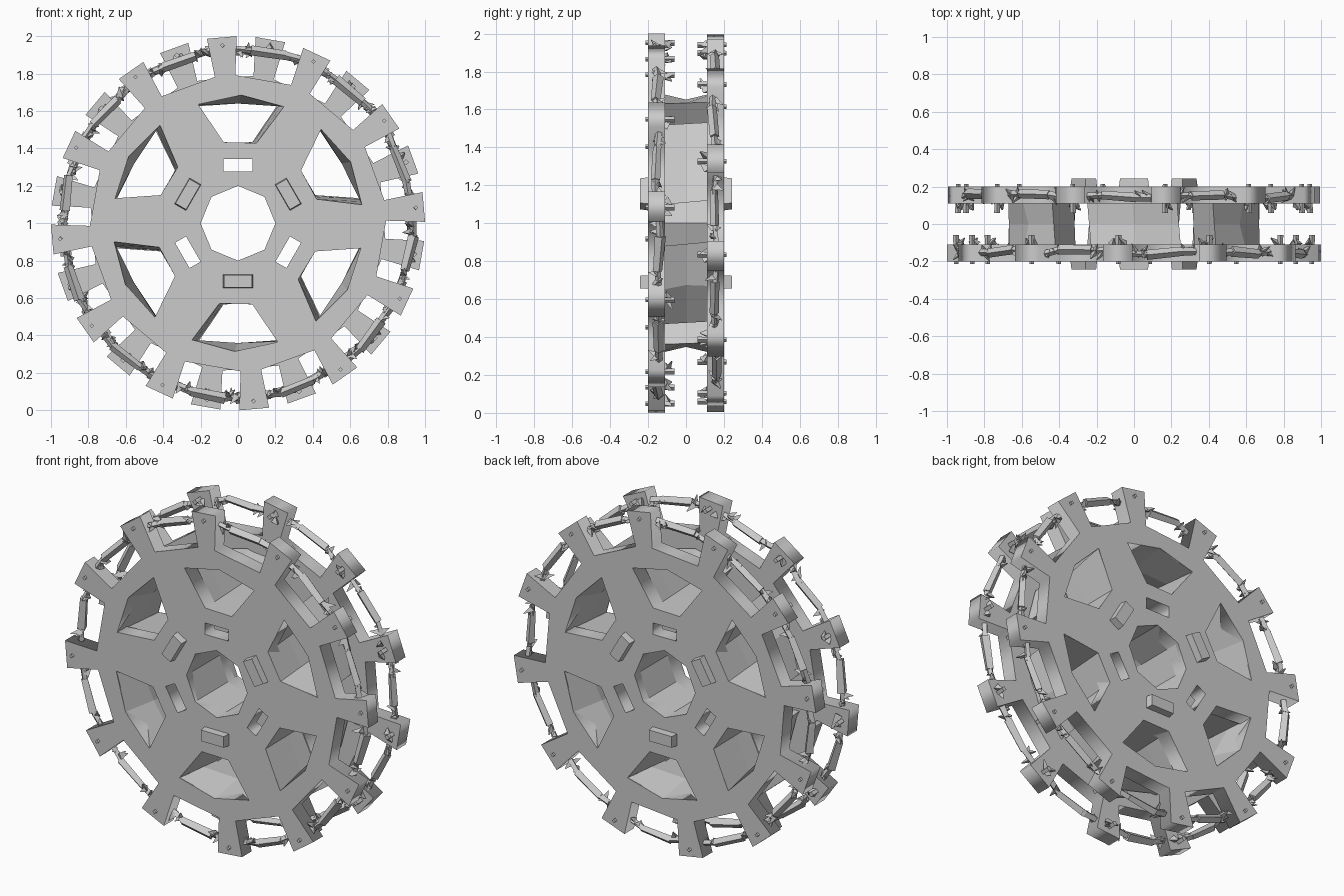
import bpy, bmesh, random
from math import sin, cos, radians, pi
from mathutils import Vector, Matrix

if "Cube" in bpy.data.objects:
    bpy.data.objects.remove(bpy.data.objects["Cube"])

random.seed(4)
C = Vector((0, 0, 1))          # wheel centre


def polar(r, deg, t=0.0):
    """2D point at radius r on a spoke angle, shifted t along the tangent."""
    a = radians(deg)
    return (r * cos(a) - t * sin(a), r * sin(a) + t * cos(a))


def plate(name, loops, y, thick):
    """Flat filled plate with holes, standing upright at depth y."""
    cu = bpy.data.curves.new(name, 'CURVE')
    cu.dimensions = '2D'
    cu.fill_mode = 'BOTH'
    cu.extrude = thick / 2
    for pts in loops:
        s = cu.splines.new('POLY')
        s.points.add(len(pts) - 1)
        for p, q in zip(s.points, pts):
            p.co = (q[0], q[1], 0, 1)
        s.use_cyclic_u = True
    ob = bpy.data.objects.new(name, cu)
    bpy.context.collection.objects.link(ob)
    ob.rotation_euler = (pi / 2, 0, 0)
    ob.location = (0, y, 1)
    bpy.ops.object.select_all(action='DESELECT')
    ob.select_set(True)
    bpy.context.view_layer.objects.active = ob
    bpy.ops.object.convert(target='MESH')


def finish(name, bm):
    bmesh.ops.recalc_face_normals(bm, faces=bm.faces)
    me = bpy.data.meshes.new(name)
    bm.to_mesh(me)
    bm.free()
    ob = bpy.data.objects.new(name, me)
    bpy.context.collection.objects.link(ob)
    return ob


def loft(bm, rings, cap=False):
    """Join rings of (2D outline, y) into a tube."""
    vs = [[bm.verts.new(C + Vector((p[0], y, p[1]))) for p in pts] for pts, y in rings]
    n = len(vs[0])
    for a, b in zip(vs, vs[1:]):
        for i in range(n):
            bm.faces.new((a[i], a[(i + 1) % n], b[(i + 1) % n], b[i]))
    if cap:
        bm.faces.new(vs[0])
        bm.faces.new(vs[-1])


def window(deg, bulge):
    return [polar(.44, deg - 11.5), polar(.67, deg - 20), polar(bulge, deg),
            polar(.67, deg + 20), polar(.44, deg + 11.5)]


def block(deg, r, hw, hh):
    return [polar(r - hh, deg, -hw), polar(r + hh, deg, -hw),
            polar(r + hh, deg, hw), polar(r - hh, deg, hw)]


def beam(bm, p, q, w0, w1, sides=4):
    """Tapered bar from p to q."""
    d = q - p
    m = Matrix.Translation((p + q) / 2) @ d.to_track_quat('Z', 'Y').to_matrix().to_4x4()
    bmesh.ops.create_cone(bm, cap_ends=True, segments=sides, radius1=w0, radius2=w1,
                          depth=d.length, matrix=m)


def at(r, deg, y, t=0.0):
    x, z = polar(r, deg, t)
    return C + Vector((x, y, z))


bore = [polar(.2, 45 * k) for k in range(8)]

# Two toothed side discs with windows, slots and hub hole
for name, s, off, wa in (("front_disc", -1, 5, 88.5), ("back_disc", 1, 20, 91.5)):
    rim = []
    for k in range(12):
        a = off + 30 * k
        rim += [polar(.79, a, -.055), polar(.997, a, -.08),
                polar(.997, a, .08), polar(.79, a, .055)]
    holes = [window(wa + 60 * k, .685) for k in range(6)]
    slots = [block(90 + 120 * k, .31, .078, .034) for k in range(3)]
    plate(name, [rim, bore] + holes + slots, s * .155, .09)

# Window tunnels joining the discs, pinched at the mid plane
bm = bmesh.new()
for k in range(6):
    mid = window(90 + 60 * k, .64)
    loft(bm, [(window(88.5 + 60 * k, .687), -.198), (mid, 0),
              (window(91.5 + 60 * k, .687), .198)])
tun = finish("window_tunnels", bm)
m = tun.modifiers.new("wall", 'SOLIDIFY')
m.thickness = .012
m.offset = 1

# Hub tube
bm = bmesh.new()
loft(bm, [(bore, -.198), (bore, .198)])
hub = finish("hub_tube", bm)
m = hub.modifiers.new("wall", 'SOLIDIFY')
m.thickness = .015
m.offset = 1

# Raised hub blocks on both faces
bm = bmesh.new()
for s in (-1, 1):
    for k in range(3):
        a = 30 + 120 * k
        loft(bm, [(block(a, .31, .085, .038), s * .16),
                  (block(a, .31, .075, .033), s * .242)], True)
finish("hub_blocks", bm)

# Barbed wire strung between the teeth, with pins through the teeth
for name, s, off in (("front_wire", -1, 5), ("back_wire", 1, 20)):
    bm = bmesh.new()
    for k in range(12):
        a = off + 30 * k
        y = s * .15
        j = lambda v: random.uniform(-v, v)
        pts = [at(.93 + j(.01), a + d, y + j(.015)) for d in (3, 10, 20, 27)]
        for i, (p, q) in enumerate(zip(pts, pts[1:])):
            e = (q - p) * .08
            w = (.018, .025, .018)[i]
            beam(bm, p - e, q + e, w, w + j(.006))
        # barbs beside each tooth and along the strand
        for d in (5.5, 8, 22, 24.5):
            p = at(.925, a + d, y)
            for _ in range(2):
                tip = at(.925 + j(.045), a + d + j(2), y + random.choice((-1, 1)) * random.uniform(.02, .05))
                beam(bm, p, tip, .022, .002, 3)
        # pin and splinters on the tooth
        beam(bm, at(.955, a, s * .06), at(.955, a, s * .213), .016, .012)
        for _ in range(2):
            beam(bm, at(.94 + j(.02), a, s * .11, j(.04)),
                 at(.94 + j(.03), a, s * .075, j(.05)), .025, .004, 3)
    finish(name, bm)
